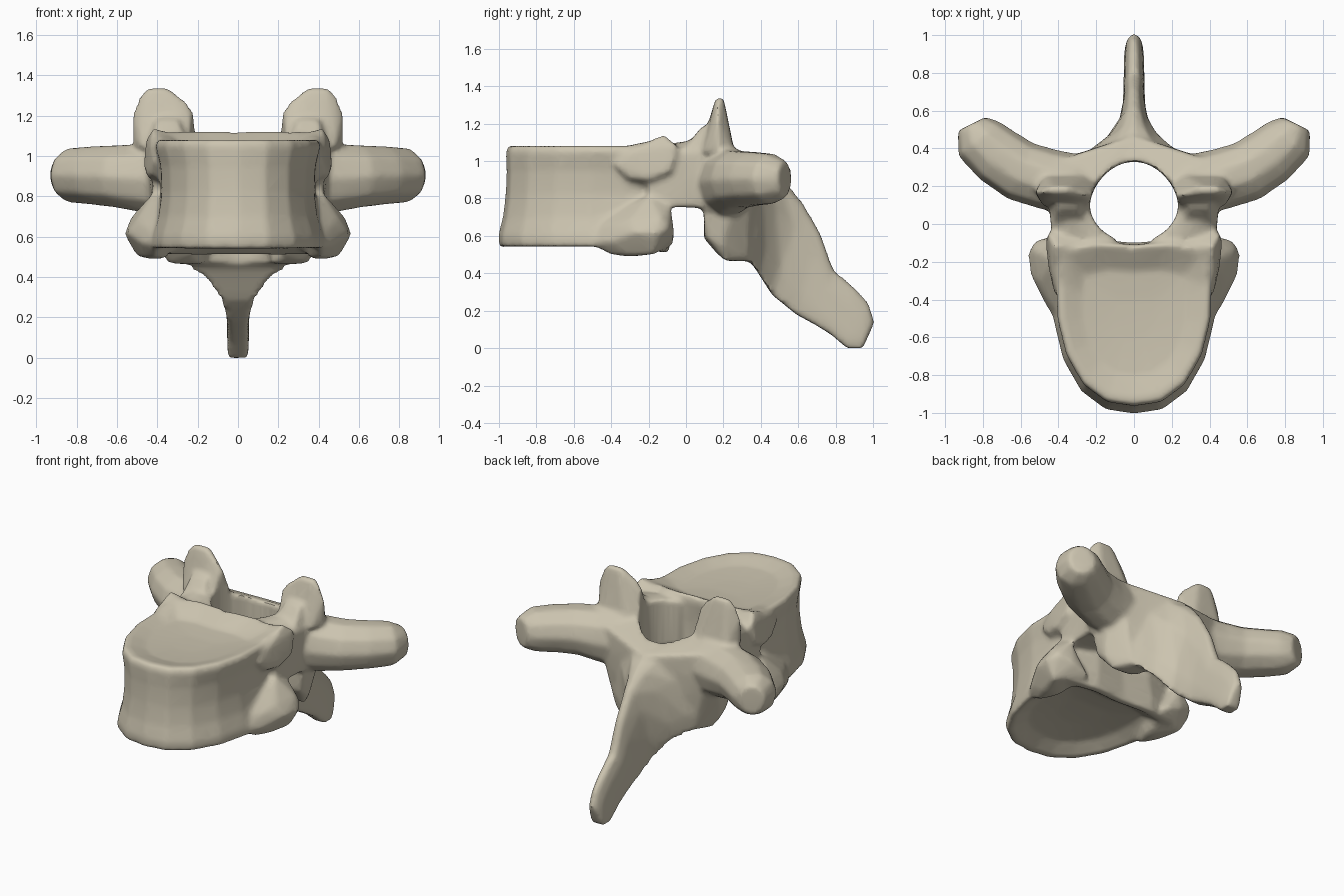
import bpy, bmesh, math
from mathutils import Vector

if "Cube" in bpy.data.objects:
    bpy.data.objects.remove(bpy.data.objects["Cube"])

bone = bpy.data.materials.new("bone")
bone.use_nodes = True
colour = (0.60, 0.55, 0.43, 1)
bone.diffuse_color = colour
bone.node_tree.nodes["Principled BSDF"].inputs["Base Color"].default_value = colour

parts = []


def finish(name, bm):
    bmesh.ops.recalc_face_normals(bm, faces=bm.faces)
    mesh = bpy.data.meshes.new(name)
    bm.to_mesh(mesh)
    bm.free()
    obj = bpy.data.objects.new(name, mesh)
    bpy.context.collection.objects.link(obj)
    parts.append(obj)
    return obj


def loft(name, rings):
    """Skin closed rings of equal length and cap both ends."""
    bm = bmesh.new()
    loops = [[bm.verts.new(p) for p in ring] for ring in rings]
    n = len(loops[0])
    for a, b in zip(loops, loops[1:]):
        for i in range(n):
            j = (i + 1) % n
            bm.faces.new((a[i], a[j], b[j], b[i]))
    for end in (loops[0], loops[-1]):
        bmesh.ops.triangulate(bm, faces=[bm.faces.new(end)])
    return finish(name, bm)


def hulls(name, points):
    """A convex lump on each side of the midline."""
    for side, label in ((1, "left"), (-1, "right")):
        bm = bmesh.new()
        for x, y, z in points:
            bm.verts.new((side * x, y, z))
        out = bmesh.ops.convex_hull(bm, input=bm.verts)
        junk = [v for v in out["geom_interior"] if isinstance(v, bmesh.types.BMVert)]
        bmesh.ops.delete(bm, geom=junk, context="VERTS")
        finish(f"{label}_{name}", bm)


def tubes(name, stations):
    """Elliptical limb through (x, y, z, across, height) on each side."""
    for side, label in ((1, "left"), (-1, "right")):
        pts = [Vector(s[:3]) for s in stations]
        rings = []
        for i, (c, s) in enumerate(zip(pts, stations)):
            t = pts[min(i + 1, len(pts) - 1)] - pts[max(i - 1, 0)]
            across = Vector((t.y, -t.x, 0)).normalized()
            ring = []
            for k in range(10):
                a = math.tau * k / 10
                p = c + across * s[3] * math.cos(a) + Vector((0, 0, s[4] * math.sin(a)))
                ring.append((side * p.x, p.y, p.z))
            rings.append(ring)
        loft(f"{label}_{name}", rings)


# Vertebral body: waisted drum with dished ends and a raised back rim
half = [(0, 0), (.35, .025), (.65, .13), (.87, .31), (.98, .52),
        (1, .75), (.95, .95), (.5, 1), (0, .98)]
outline = half + [(-x, t) for x, t in half[-2:0:-1]]


def body_ring(z, width, front, back, lift=0.0):
    return [(x * width, front + t * (back - front),
             z + lift * max(0, (t - .75) * 4)) for x, t in outline]


loft("vertebral_body", [
    body_ring(.61, .15, -.65, -.4),
    body_ring(.59, .31, -.85, -.24),
    body_ring(.54, .40, -.96, -.13, -.03),
    body_ring(.54, .43, -1, -.09, -.03),
    body_ring(.60, .43, -1.005, -.08),
    body_ring(.70, .40, -.98, -.09),
    body_ring(.82, .385, -.965, -.1),
    body_ring(.95, .39, -.96, -.1),
    body_ring(1.05, .415, -.965, -.09, .04),
    body_ring(1.085, .40, -.95, -.1, .045),
    body_ring(1.08, .37, -.91, -.13, .035),
    body_ring(1.05, .28, -.8, -.24),
    body_ring(1.04, .12, -.6, -.4)])

# Rib facets on the upper and lower back corners of the body
hulls("upper_rib_facet", [
    (.42, -.38, .98), (.43, -.30, 1.06), (.42, -.12, 1.145), (.46, -.04, 1.08),
    (.47, -.08, .95), (.46, -.2, .9), (.43, -.31, .91),
    (.3, -.36, 1), (.28, -.1, 1.1), (.3, -.1, .85), (.3, -.3, .85)])
hulls("lower_rib_facet", [
    (.41, -.53, .56), (.41, -.42, .5), (.48, -.41, .57), (.46, -.3, .49), (.5, -.17, .5),
    (.565, -.16, .61), (.55, -.27, .62), (.53, -.14, .7), (.53, -.09, .64), (.42, -.06, .6),
    (.5, -.3, .69), (.46, -.4, .66), (.4, -.47, .66),
    (.43, -.08, .76), (.42, -.2, .82), (.3, -.4, .7), (.3, -.07, .55), (.36, -.3, .49)])

# Pedicles joining the body to the arch; the canal cut shapes their inner side
hulls("pedicle", [
    (.1, -.2, 1.08), (.42, -.2, 1.04), (.1, -.2, .8), (.42, -.2, .76),
    (.2, .2, 1.1), (.46, .2, 1.06), (.2, .2, .76), (.44, .2, .74),
    (.1, -.06, 1.07), (.42, 0, 1.07), (.34, .02, 1.11), (.1, -.06, .79), (.42, 0, .78)])

# Lamina: sloping roof behind the canal
hulls("lamina", [
    (0, .31, 1.0), (0, .47, .95), (0, .32, .56), (0, .44, .54),
    (.2, .22, 1.06), (.2, .39, .98), (.42, .14, 1.05), (.42, .33, 1.02),
    (.43, .14, .75), (.4, .34, .8), (.2, .22, .53), (.2, .36, .52)])

# Upper and lower joint processes
hulls("upper_joint_process", [
    (.2, .07, 1.04), (.48, .09, 1.04), (.13, .15, 1.11), (.525, .17, 1.06),
    (.525, .17, 1.22), (.49, .17, 1.3), (.44, .16, 1.34), (.35, .16, 1.34),
    (.255, .15, 1.27), (.44, .2, 1.34), (.35, .2, 1.34),
    (.27, .26, 1.05), (.47, .26, 1.04)])
hulls("upper_joint_buttress", [
    (.26, .0, 1.08), (.42, .0, 1.08), (.3, .09, 1.19), (.4, .09, 1.19),
    (.24, .2, 1.1), (.46, .2, 1.1), (.35, .1, .95)])
hulls("lower_joint_process", [
    (.2, .095, .76), (.42, .095, .76), (.2, .095, .58), (.39, .1, .6), (.2, .15, .52),
    (.17, .23, .465), (.35, .21, .465), (.4, .19, .55), (.15, .35, .465),
    (.29, .33, .475), (.43, .25, .77), (.2, .38, .75), (.35, .35, .72)])

# Transverse processes sweeping out and back
tubes("transverse_process", [
    (.3, .22, .89, .15, .18), (.45, .235, .89, .165, .18), (.6, .28, .9, .165, .16),
    (.72, .36, .905, .16, .15), (.82, .45, .905, .145, .14), (.86, .53, .905, .085, .1)])

# Spinous process: (top y, z, bottom y, z, top and bottom half widths)
spine = [(.34, 1.01, .31, .475, .26, .36), (.44, .96, .35, .455, .15, .3),
         (.52, .9, .39, .395, .085, .2), (.62, .79, .46, .285, .055, .1),
         (.72, .62, .59, .18, .045, .065), (.79, .42, .70, .12, .045, .06),
         (.91, .32, .78, .07, .04, .06), (.98, .24, .86, 0, .035, .06),
         (1.01, .14, .945, .0, .03, .05)]
profile = [(0, 0), (.6, .05), (1, .3), (1, .75), (.85, 1)]
rings = []
for ty, tz, by, bz, wt, wb in spine:
    side = [(u * (wt + (wb - wt) * v), ty + (by - ty) * v, tz + (bz - tz) * v)
            for u, v in profile]
    rings.append(side + [(-x, y, z) for x, y, z in side[:0:-1]])
loft("spinous_process", rings)

# Join the parts into one continuous bone
bpy.ops.object.select_all(action="DESELECT")
for obj in parts:
    obj.select_set(True)
vertebra = parts[0]
bpy.context.view_layer.objects.active = vertebra
bpy.ops.object.join()
vertebra.name = "vertebra"

# Canal cutter: oval with a pointed back
canal = []
for i in range(32):
    a = math.tau * i / 32
    s = math.sin(a)
    canal.append((.235 * math.cos(a) * (1 - .12 * max(s, 0)), .105 + (.225 if s > 0 else .2) * s))
cutter = loft("canal_cutter", [[(x, y, z) for x, y in canal] for z in (.2, 1.5)])
cutter.hide_render = True


def voxels(size):
    mod = vertebra.modifiers.new("fuse", "REMESH")
    mod.mode = "VOXEL"
    mod.voxel_size = size


voxels(.014)
cut = vertebra.modifiers.new("canal", "BOOLEAN")
cut.operation = "DIFFERENCE"
cut.object = cutter
voxels(.014)
soften = vertebra.modifiers.new("soften", "SMOOTH")
soften.factor = .5
soften.iterations = 9
thin = vertebra.modifiers.new("thin", "DECIMATE")
thin.ratio = .25

bpy.ops.object.select_all(action="DESELECT")
vertebra.select_set(True)
bpy.context.view_layer.objects.active = vertebra
bpy.ops.object.convert(target="MESH")
bpy.data.objects.remove(cutter)
vertebra.data.materials.clear()
vertebra.data.materials.append(bone)
bpy.ops.object.shade_smooth_by_angle(angle=math.radians(40))
